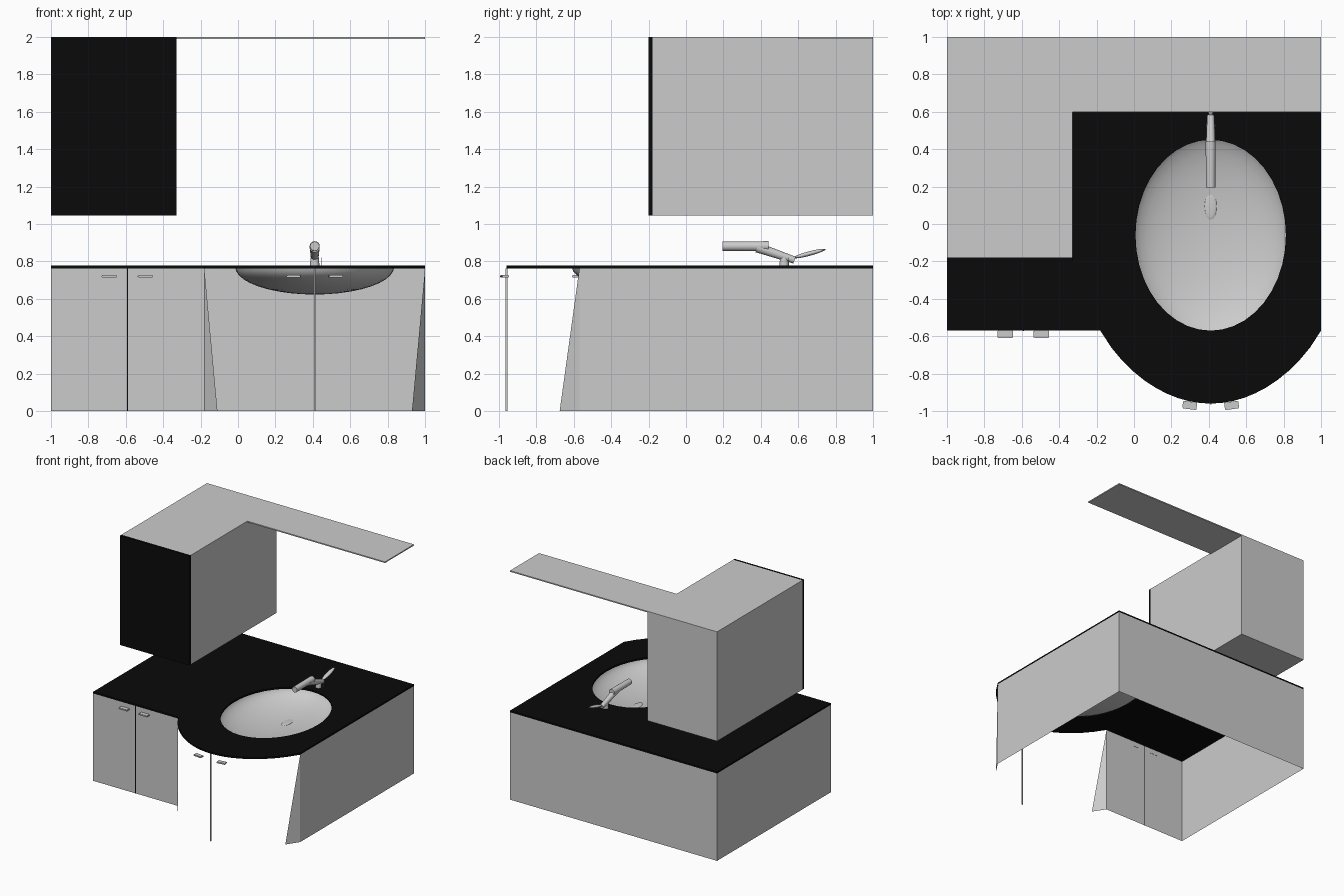
import bpy, bmesh
from math import sqrt, pi, atan2
from mathutils import Vector, Matrix

if "Cube" in bpy.data.objects:
    bpy.data.objects.remove(bpy.data.objects["Cube"])

black = bpy.data.materials.new("black_gloss")
black.diffuse_color = (0.003, 0.003, 0.003, 1)
black.use_nodes = True
black.node_tree.nodes["Principled BSDF"].inputs["Base Color"].default_value = black.diffuse_color


def finish(name, bm, mat=None, smooth=False, fix=True):
    if fix:
        bmesh.ops.recalc_face_normals(bm, faces=bm.faces)
    me = bpy.data.meshes.new(name)
    bm.to_mesh(me)
    bm.free()
    ob = bpy.data.objects.new(name, me)
    bpy.context.collection.objects.link(ob)
    if mat:
        me.materials.append(mat)
    if smooth:
        bpy.ops.object.select_all(action='DESELECT')
        ob.select_set(True)
        bpy.context.view_layer.objects.active = ob
        bpy.ops.object.shade_smooth_by_angle(angle=0.7)
    return ob


def box(name, lo, hi, mat=None, turn=0, bevel=0):
    lo, hi = Vector(lo), Vector(hi)
    bm = bmesh.new()
    m = (Matrix.Translation((lo + hi) / 2) @ Matrix.Rotation(turn, 4, 'Z')
         @ Matrix.Diagonal((*(hi - lo), 1)))
    bmesh.ops.create_cube(bm, size=1, matrix=m)
    if bevel:
        bmesh.ops.bevel(bm, geom=bm.edges[:], offset=bevel, segments=2, affect='EDGES')
    return finish(name, bm, mat)


def tube(name, a, b, r1, r2, sides=16, squash=1):
    a, b = Vector(a), Vector(b)
    d = b - a
    m = (Matrix.Translation((a + b) / 2) @ d.to_track_quat('Z', 'Y').to_matrix().to_4x4())
    bm = bmesh.new()
    bmesh.ops.create_cone(bm, cap_ends=True, segments=sides, radius1=r1, radius2=r2,
                          depth=d.length, matrix=m @ Matrix.Diagonal((1, squash, 1, 1)))
    return finish(name, bm, smooth=True)


def ellipsoid(name, loc, size, tilt=0, half=False, segs=32, rings=16):
    bm = bmesh.new()
    bmesh.ops.create_uvsphere(bm, u_segments=segs, v_segments=rings, radius=1)
    if half:
        bmesh.ops.delete(bm, geom=[v for v in bm.verts if v.co.z > 0.01], context='VERTS')
    bm.transform(Matrix.Translation(loc) @ Matrix.Rotation(tilt, 4, 'X')
                 @ Matrix.Diagonal((*size, 1)))
    if half:
        bmesh.ops.reverse_faces(bm, faces=bm.faces[:])
    return finish(name, bm, smooth=True, fix=not half)


CX, HALF, FRONT, APEX = 0.41, 0.59, -0.57, -0.96
TOP, UNDER = 0.778, 0.763


def bow(x):
    """Front curve of the bowed section."""
    u = x - CX
    circle = -0.319 - sqrt(max(0.641 ** 2 - u * u, 0))
    parabola = APEX + 0.39 * (u / HALF) ** 2
    return min(FRONT, (circle + parabola) / 2)


# Countertop with bowed front and an oval cut-out
N = 20
outline = [(1, 1), (-1, 1), (-1, FRONT)]
outline += [(CX - HALF + 2 * HALF * i / N, bow(CX - HALF + 2 * HALF * i / N)) for i in range(N + 1)]
bm = bmesh.new()
face = bm.faces.new([bm.verts.new((x, y, UNDER)) for x, y in outline])
ext = bmesh.ops.extrude_face_region(bm, geom=[face])
bmesh.ops.translate(bm, vec=(0, 0, TOP - UNDER),
                    verts=[g for g in ext['geom'] if isinstance(g, bmesh.types.BMVert)])
counter = finish("countertop", bm, black)

bm = bmesh.new()
bmesh.ops.create_cone(bm, cap_ends=True, segments=40, radius1=1, radius2=1, depth=0.2,
                      matrix=Matrix.Translation((CX, -0.06, 0.77)) @ Matrix.Diagonal((0.402, 0.51, 1, 1)))
cutter = finish("basin_cutter", bm)
cutter.hide_render = True
cutter.display_type = 'WIRE'
mod = counter.modifiers.new("basin_hole", 'BOOLEAN')
mod.operation, mod.object, mod.solver = 'DIFFERENCE', cutter, 'EXACT'

# Basin bowl and drain
ellipsoid("basin", (CX, -0.06, 0.77), (0.425, 0.55, 0.147), half=True, segs=40, rings=20)
ellipsoid("drain", (CX, 0.095, 0.632), (0.032, 0.072, 0.006), segs=24, rings=8)

# Open-bottomed cabinet walls with the two slivers beside the bowed opening
bm = bmesh.new()
path = [(1, FRONT), (1, 1), (-1, 1), (-1, FRONT), (CX - HALF, FRONT)]
low = [bm.verts.new((x, y, 0)) for x, y in path]
high = [bm.verts.new((x, y, UNDER)) for x, y in path]
for i in range(4):
    bm.faces.new((low[i], low[i + 1], high[i + 1], high[i]))
for i, s in ((0, 1), (4, -1)):
    x = CX + s * 0.52
    tri = [low[i], high[i], bm.verts.new((x, bow(x), 0))]
    bm.faces.new(tri if s > 0 else tri[::-1])
finish("cabinet_walls", bm)

# Door gaps
box("left_door_gap", (-0.593, FRONT - 0.002, 0), (-0.587, FRONT + 0.002, UNDER), black)
box("bow_door_gap", (CX - 0.004, APEX - 0.004, 0), (CX + 0.004, APEX + 0.006, UNDER))

# Door handles
for i, x in enumerate((-0.688, -0.495)):
    box(f"left_handle_{i}", (x - 0.041, -0.61, 0.714), (x + 0.041, -0.568, 0.726), bevel=0.003)
for i, x in enumerate((0.298, 0.522)):
    slope = atan2(bow(x + 0.02) - bow(x - 0.02), 0.04)
    y = bow(x) - 0.022
    box(f"bow_handle_{i}", (x - 0.038, y - 0.02, 0.714), (x + 0.038, y + 0.02, 0.726),
        turn=slope * 0.6, bevel=0.003)

# Faucet: spout, sloping neck, foot, lever and pop-up rod
tube("spout", (CX, 0.195, 0.881), (CX, 0.44, 0.881), 0.025, 0.027)
tube("faucet_neck", (CX, 0.38, 0.875), (CX, 0.58, 0.807), 0.027, 0.019)
tube("faucet_foot", (CX, 0.525, TOP - 0.005), (CX, 0.525, 0.82), 0.026, 0.022)
ellipsoid("faucet_lever", (CX, 0.66, 0.842), (0.02, 0.09, 0.012), tilt=0.26, segs=16, rings=10)
tube("popup_rod", (0.445, 0.55, TOP - 0.005), (0.445, 0.55, 0.82), 0.002, 0.002, 8)

# Wall cabinet, its dark door, and the high shelf
box("wall_cabinet", (-1, -0.18, 1.045), (-0.33, 1, 2))
box("wall_cabinet_door", (-1, -0.2, 1.045), (-0.33, -0.18, 2), black)
box("high_shelf", (-0.33, 0.6, 1.99), (1, 1, 2))
